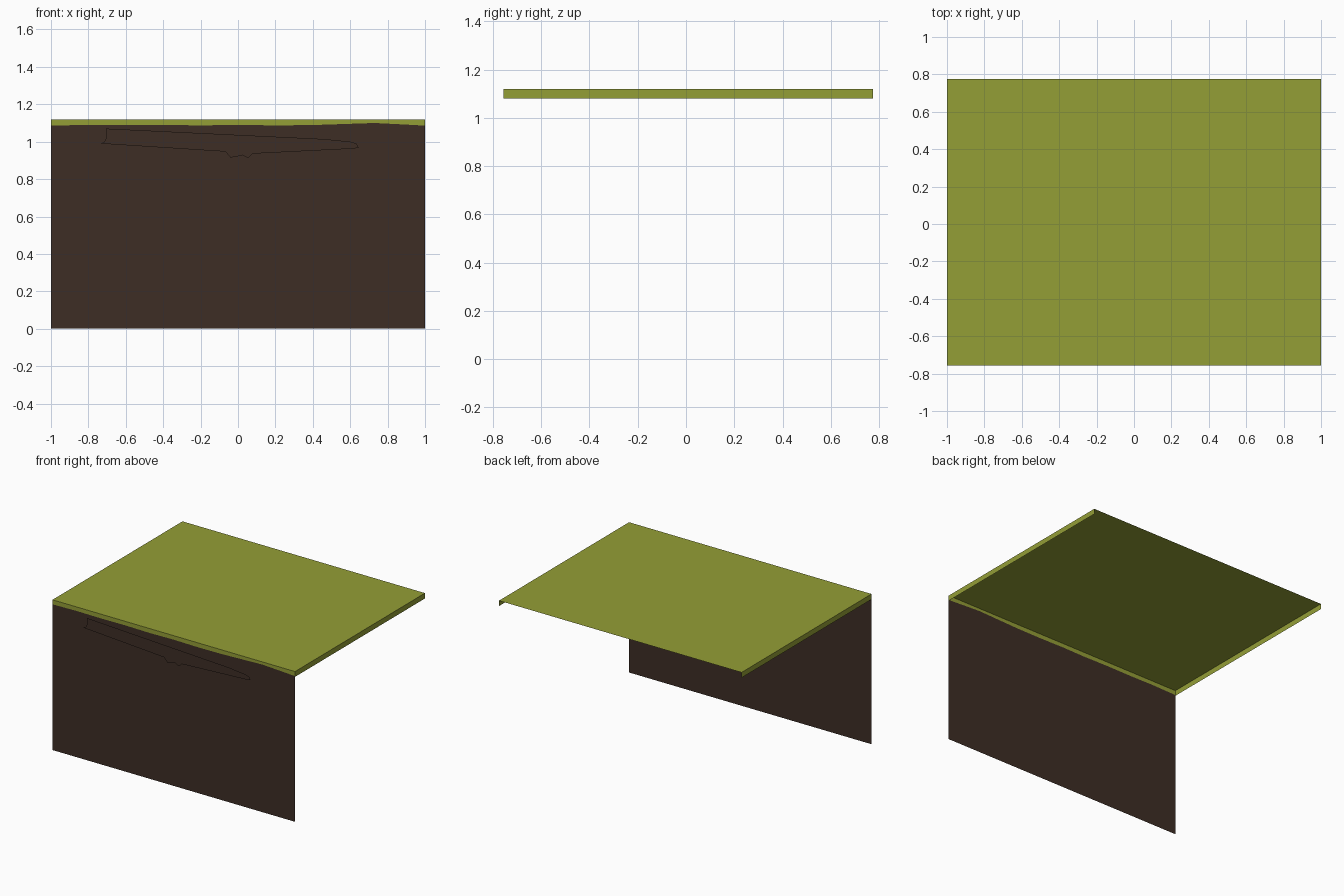
import bpy

if "Cube" in bpy.data.objects:
    bpy.data.objects.remove(bpy.data.objects["Cube"])

X, Y0, Y1, ZT, ZS = 1.0, -0.757, 0.774, 1.12, 1.08


def material(name, rgb):
    m = bpy.data.materials.new(name)
    m.diffuse_color = (*rgb, 1)
    m.use_nodes = True
    m.node_tree.nodes["Principled BSDF"].inputs["Base Color"].default_value = m.diffuse_color
    return m


GRASS = material("grass_green", (0.296, 0.342, 0.037))
EARTH = material("earth_brown", (0.048, 0.027, 0.0185))


def sheet(name, verts, faces, mat):
    me = bpy.data.meshes.new(name)
    me.from_pydata(verts, [], faces)
    me.materials.append(mat)
    ob = bpy.data.objects.new(name, me)
    bpy.context.collection.objects.link(ob)
    return ob


# wavy line where the turf meets the earth on the front
edge = [(-1, 1.086), (-0.8, 1.09), (-0.6, 1.088), (-0.4, 1.09), (-0.2, 1.087),
        (0, 1.09), (0.2, 1.087), (0.4, 1.089), (0.55, 1.094), (0.73, 1.1),
        (0.85, 1.094), (1, 1.086)]
n = len(edge)


def front_strip(name, z_of, mat):
    """Quads between the wavy line and a straight level, facing the front."""
    low = [(x, Y0, min(z, z_of)) for x, z in edge]
    high = [(x, Y0, max(z, z_of)) for x, z in edge]
    faces = [(i, i + 1, n + i + 1, n + i) for i in range(n - 1)]
    return sheet(name, low + high, faces, mat)


front_strip("earth_wall", 0.0, EARTH)
front_strip("turf_front_edge", ZT, GRASS)

# turf top with left and right skirts, open at the back and below
sheet("turf_top",
      [(-X, Y0, ZT), (X, Y0, ZT), (X, Y1, ZT), (-X, Y1, ZT),
       (-X, Y0, ZS), (X, Y0, ZS), (X, Y1, ZS), (-X, Y1, ZS)],
      [(0, 1, 2, 3), (5, 6, 2, 1), (7, 4, 0, 3)], GRASS)

# flat earth patch floating just ahead of the wall
patch = [(-0.714, 1.0), (-0.735, 0.99), (-0.067, 0.947), (-0.04, 0.915),
         (0.0, 0.922), (0.025, 0.928), (0.055, 0.912), (0.078, 0.936),
         (0.618, 0.963), (0.645, 0.968), (0.634, 0.99), (0.6, 1.0),
         (0.463, 1.014), (-0.705, 1.07), (-0.705, 1.02)]
sheet("earth_patch", [(x, -0.774, z) for x, z in patch],
      [tuple(range(len(patch)))], EARTH)
